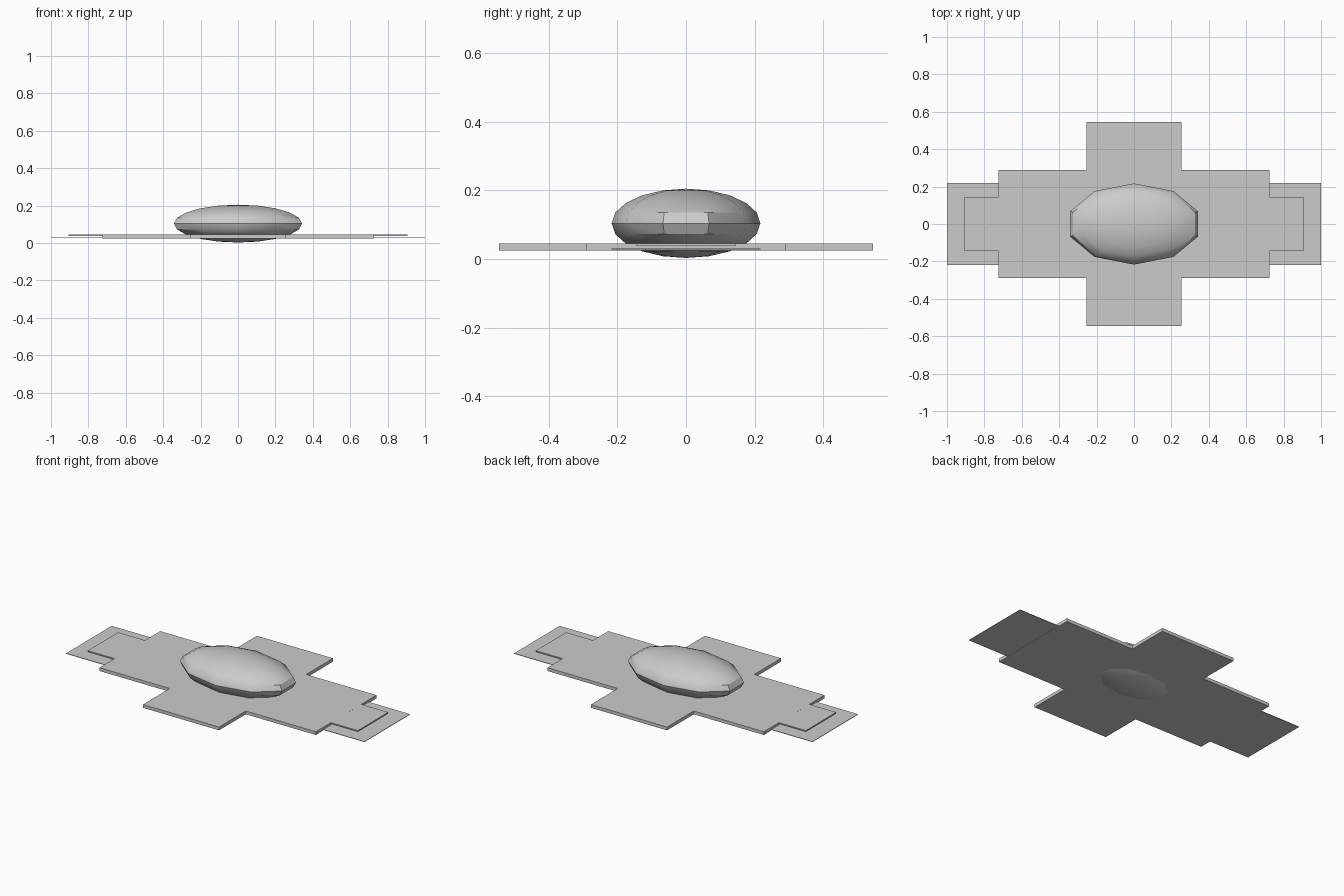
import bpy, bmesh
from mathutils import Matrix

if "Cube" in bpy.data.objects:
    bpy.data.objects.remove(bpy.data.objects["Cube"])


def finish(name, bm):
    bmesh.ops.recalc_face_normals(bm, faces=bm.faces[:])
    me = bpy.data.meshes.new(name)
    bm.to_mesh(me)
    bm.free()
    ob = bpy.data.objects.new(name, me)
    bpy.context.collection.objects.link(ob)
    return ob


def slab(name, quarter, z0, z1):
    """Extrude an outline mirrored from its +x +y quarter."""
    q = quarter
    pts = (q + [(-x, y) for x, y in reversed(q)]
           + [(-x, -y) for x, y in q] + [(x, -y) for x, y in reversed(q)])
    bm = bmesh.new()
    face = bm.faces.new([bm.verts.new((x, y, z0)) for x, y in pts])
    ext = bmesh.ops.extrude_face_region(bm, geom=[face], use_keep_orig=True)
    for v in ext["geom"]:
        if isinstance(v, bmesh.types.BMVert):
            v.co.z = z1
    return finish(name, bm)


# Cross-shaped main hull plate
slab("cross_plate", [(0.725, 0.29), (0.255, 0.29), (0.255, 0.545)], 0.025, 0.045)

# Narrow spine plate, flush with the hull top
slab("spine_plate", [(0.905, 0.145)], 0.038, 0.0449)

# Thin full-length plate
slab("thin_plate", [(1.0, 0.218)], 0.028, 0.031)

# Flattened ten-sided dome body
bm = bmesh.new()
bmesh.ops.create_uvsphere(
    bm, u_segments=10, v_segments=10, radius=1,
    matrix=Matrix.Translation((0, 0, 0.104)) @ Matrix.Diagonal((0.36, 0.217, 0.101, 1)))
dome = finish("dome", bm)
bpy.context.view_layer.objects.active = dome
dome.select_set(True)
bpy.ops.object.shade_smooth_by_angle(angle=0.52)
